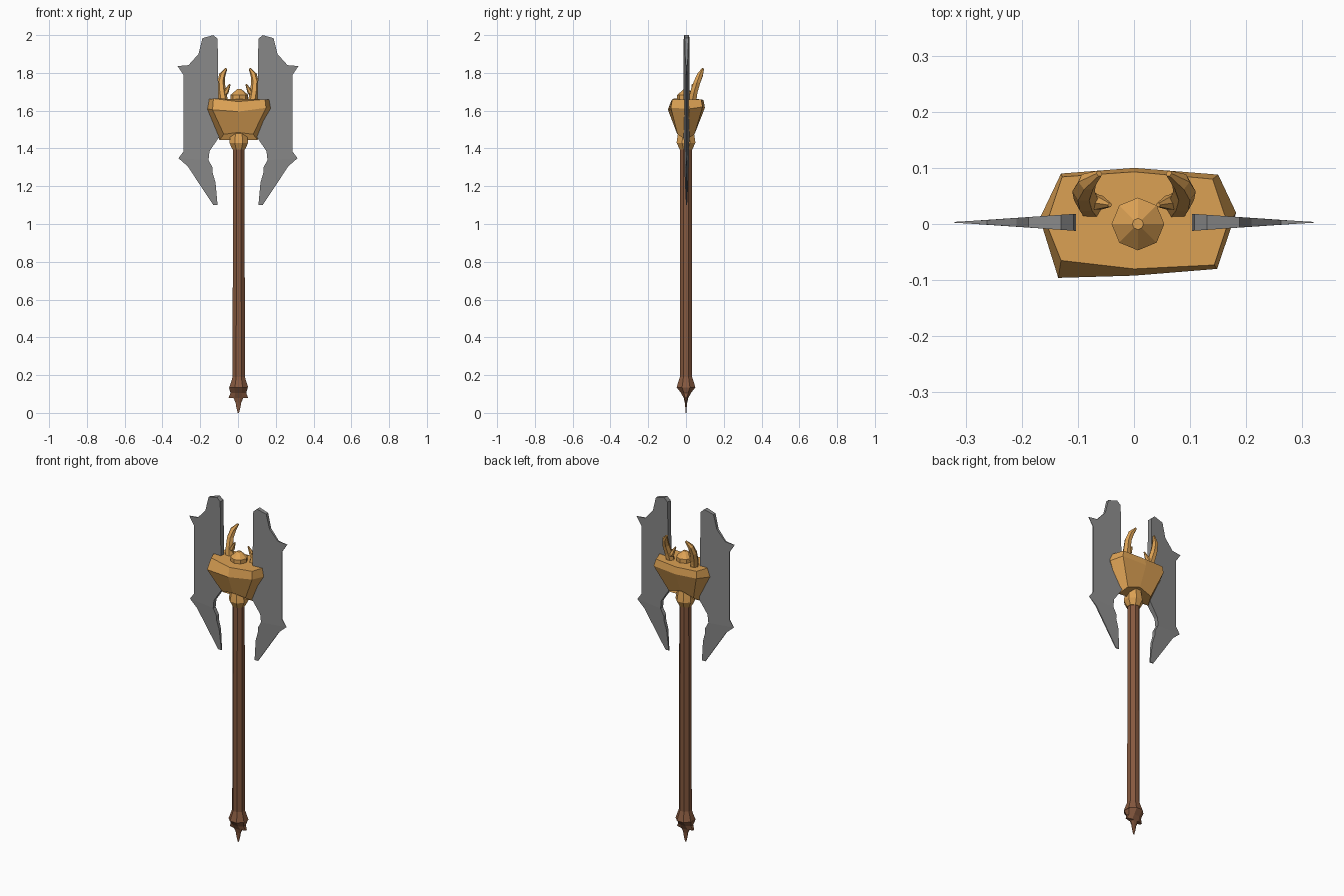
import bpy, math
from mathutils import Vector

if "Cube" in bpy.data.objects:
    bpy.data.objects.remove(bpy.data.objects["Cube"])


def material(name, color):
    m = bpy.data.materials.new(name)
    m.diffuse_color = (*color, 1)
    m.use_nodes = True
    m.node_tree.nodes["Principled BSDF"].inputs["Base Color"].default_value = m.diffuse_color
    return m


ORANGE = material("bronze", (0.72, 0.36, 0.09))
BROWN = material("wood", (0.24, 0.10, 0.05))
GREY = material("steel", (0.25, 0.25, 0.25))


def make(name, verts, faces, mat):
    me = bpy.data.meshes.new(name)
    me.from_pydata([tuple(v) for v in verts], [], faces)
    me.materials.append(mat)
    ob = bpy.data.objects.new(name, me)
    bpy.context.collection.objects.link(ob)
    return ob


def loft(name, rings, mat):
    """Skin rings of equal point count (counter-clockwise, bottom to top), with end caps."""
    n = len(rings[0])
    verts = [p for r in rings for p in r]
    faces = [tuple(reversed(range(n))), tuple(range(len(verts) - n, len(verts)))]
    for k in range(len(rings) - 1):
        for i in range(n):
            a, b = k * n + i, k * n + (i + 1) % n
            faces.append((a, b, b + n, a + n))
    return make(name, verts, faces, mat)


def ring(z, rx, ry=None, cx=0.004, n=8, turn=0.5):
    ry = rx if ry is None else ry
    ang = [(i + turn) * 2 * math.pi / n for i in range(n)]
    return [(cx + rx * math.cos(a), ry * math.sin(a), z) for a in ang]


def tube(name, path, radii, mat, n=6):
    pts = [Vector(p) for p in path]
    rings = []
    for i, p in enumerate(pts):
        d = (pts[min(i + 1, len(pts) - 1)] - pts[max(i - 1, 0)]).normalized()
        side = d.cross(Vector((0, 1, 0))).normalized()
        up = d.cross(side)
        rings.append([p + radii[i] * (side * math.cos(a) + up * math.sin(a))
                      for a in (2 * math.pi * k / n for k in range(n))])
    return loft(name, rings, mat)


def blade(name, s):
    # outline: upper slab first, then the tapering lower spike
    upper = [(.315, 1.348), (.288, 1.385), (.288, 1.788), (.32, 1.836), (.262, 1.841),
             (.209, 1.90), (.188, 1.984), (.13, 2.0), (.108, 1.98), (.10, 1.46),
             (.151, 1.385), (.156, 1.338)]
    lower = [(.135, 1.30), (.135, 1.274), (.119, 1.22), (.108, 1.10), (.13, 1.10), (.267, 1.306)]
    outline = upper + lower
    n = len(outline)

    def half(x, z):
        h = max(0.0008, 0.0155 - 0.07 * (x - 0.1))
        return h * (1 if z > 1.33 else max(0.2, (z - 1.05) / 0.28))

    verts = [(s * x, 0.003 + side * half(x, z), z) for side in (-1, 1) for x, z in outline]
    nu = len(upper)
    front = [tuple(range(nu)), (nu - 1, *range(nu, n), 0)]
    faces = front + [tuple(n + i for i in reversed(f)) for f in front]
    faces += [((i + 1) % n, i, i + n, (i + 1) % n + n) for i in range(n)]
    if s < 0:
        faces = [tuple(reversed(f)) for f in faces]
    return make(name, verts, faces, GREY)


# wooden shaft with flared foot
loft("shaft", [ring(.135, .054), ring(.19, .035), ring(1.0, .034), ring(1.42, .033)], BROWN)

# clawed pommel, flattening to a thin spike
rows = [(0, .004, .002), (.03, .012, .004), (.055, .016, .007), (.078, .028, .013),
        (.08, .056, .014), (.105, .045, .028), (.135, .054, .054)]
loft("pommel", [ring(z, x, y, 0.002) for z, x, y in rows], BROWN)

# collar under the head
loft("collar", [ring(1.395, .036), ring(1.43, .054), ring(1.455, .05), ring(1.50, .042)], ORANGE)

# faceted, slightly uneven head block
loft("head", [
    [(.104, 0, 1.445), (.08, .045, 1.475), (0, .05, 1.50), (-.08, .045, 1.475),
     (-.098, 0, 1.445), (-.075, -.045, 1.475), (0, -.05, 1.485), (.08, -.045, 1.475)],
    [(.182, .02, 1.61), (.15, .088, 1.62), (0, .1, 1.615), (-.13, .09, 1.62),
     (-.168, .01, 1.61), (-.135, -.096, 1.605), (0, -.092, 1.595), (.148, -.08, 1.615)],
    [(.167, 0, 1.66), (.14, .08, 1.66), (0, .093, 1.655), (-.128, .084, 1.66),
     (-.156, 0, 1.66), (-.13, -.065, 1.664), (0, -.08, 1.648), (.143, -.073, 1.66)],
], ORANGE)

# cap knob on top of the head
loft("cap", [ring(1.64, .047, cx=.007, turn=0), ring(1.683, .047, cx=.007, turn=0),
             ring(1.715, .010, cx=.007, turn=0)], ORANGE)

# mirrored blades and antlers
for s, tag in ((1, "right"), (-1, "left")):
    blade(f"{tag}_blade", s)
    tube(f"{tag}_antler",
         [(s * .075, .03, 1.64), (s * .085, .042, 1.70), (s * .09, .058, 1.75),
          (s * .083, .075, 1.79), (s * .062, .09, 1.822)],
         [.024, .022, .020, .017, .006], ORANGE)
    tube(f"{tag}_antler_prong",
         [(s * .088, .042, 1.675), (s * .062, .038, 1.70), (s * .043, .034, 1.74)],
         [.018, .014, .004], ORANGE)
